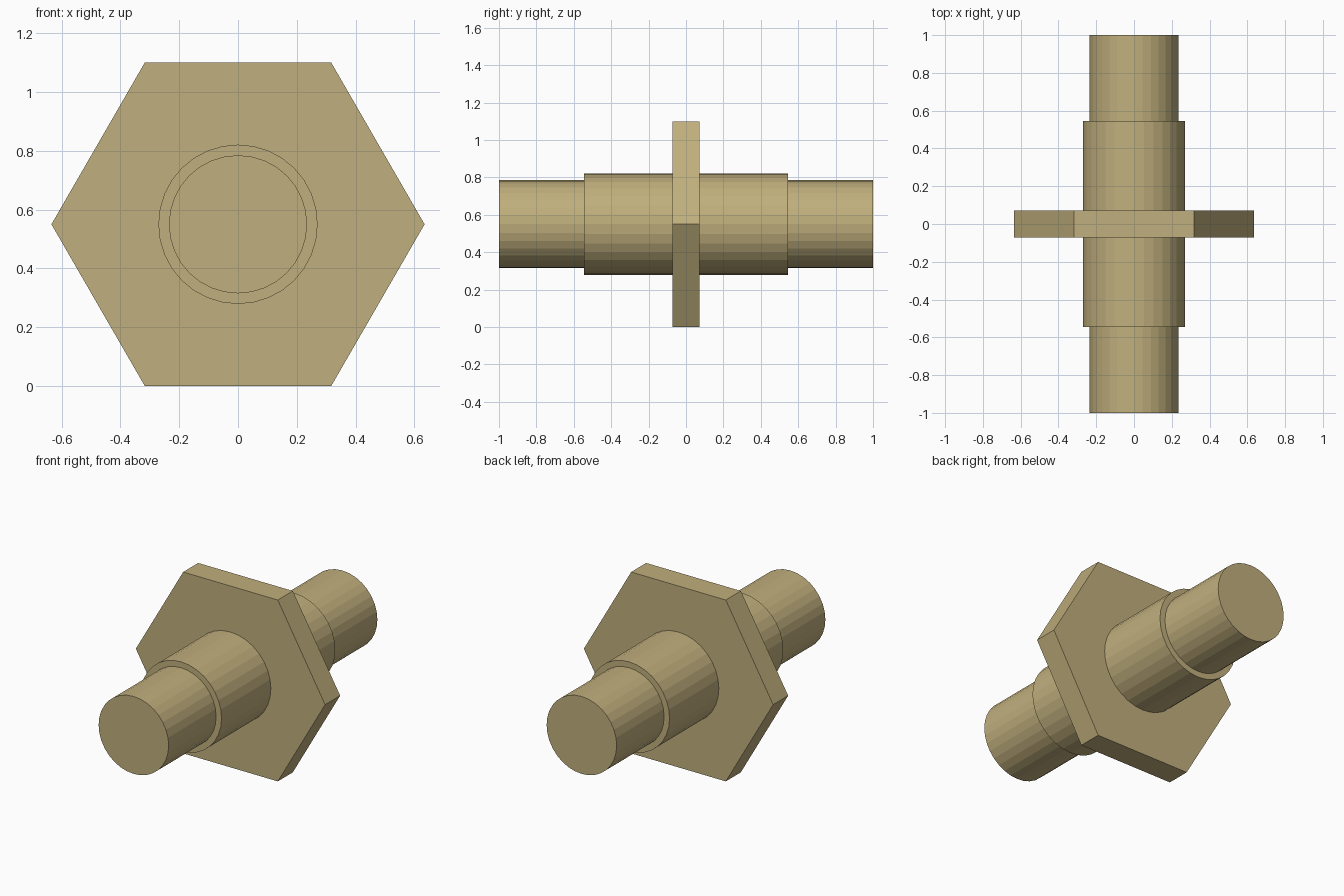
import bpy
from math import radians

cube = bpy.data.objects.get("Cube")
if cube:
    bpy.data.objects.remove(cube, do_unlink=True)

CENTRE_Z = 0.55

brass = bpy.data.materials.new("dull brass")
brass.use_nodes = True
colour = (0.53, 0.43, 0.205, 1)
brass.diffuse_color = colour
brass.node_tree.nodes["Principled BSDF"].inputs["Base Color"].default_value = colour


def bar(name, sides, radius, length, turn=0):
    """Flat-sided prism lying along y, centred on the axis."""
    bpy.ops.mesh.primitive_cylinder_add(
        vertices=sides, radius=radius, depth=length,
        location=(0, 0, CENTRE_Z), rotation=(radians(90), radians(turn), 0))
    part = bpy.context.object
    part.name = part.data.name = name
    part.data.materials.append(brass)
    bpy.ops.object.transform_apply(location=False, rotation=True, scale=True)
    return part


# Hexagonal flange with points to the left and right
bar("hex_flange", 6, 0.635, 0.144, turn=30)

# Stepped round body, symmetrical front to back
bar("sleeve", 32, 0.271, 1.09)
bar("shaft", 32, 0.235, 2.0)
